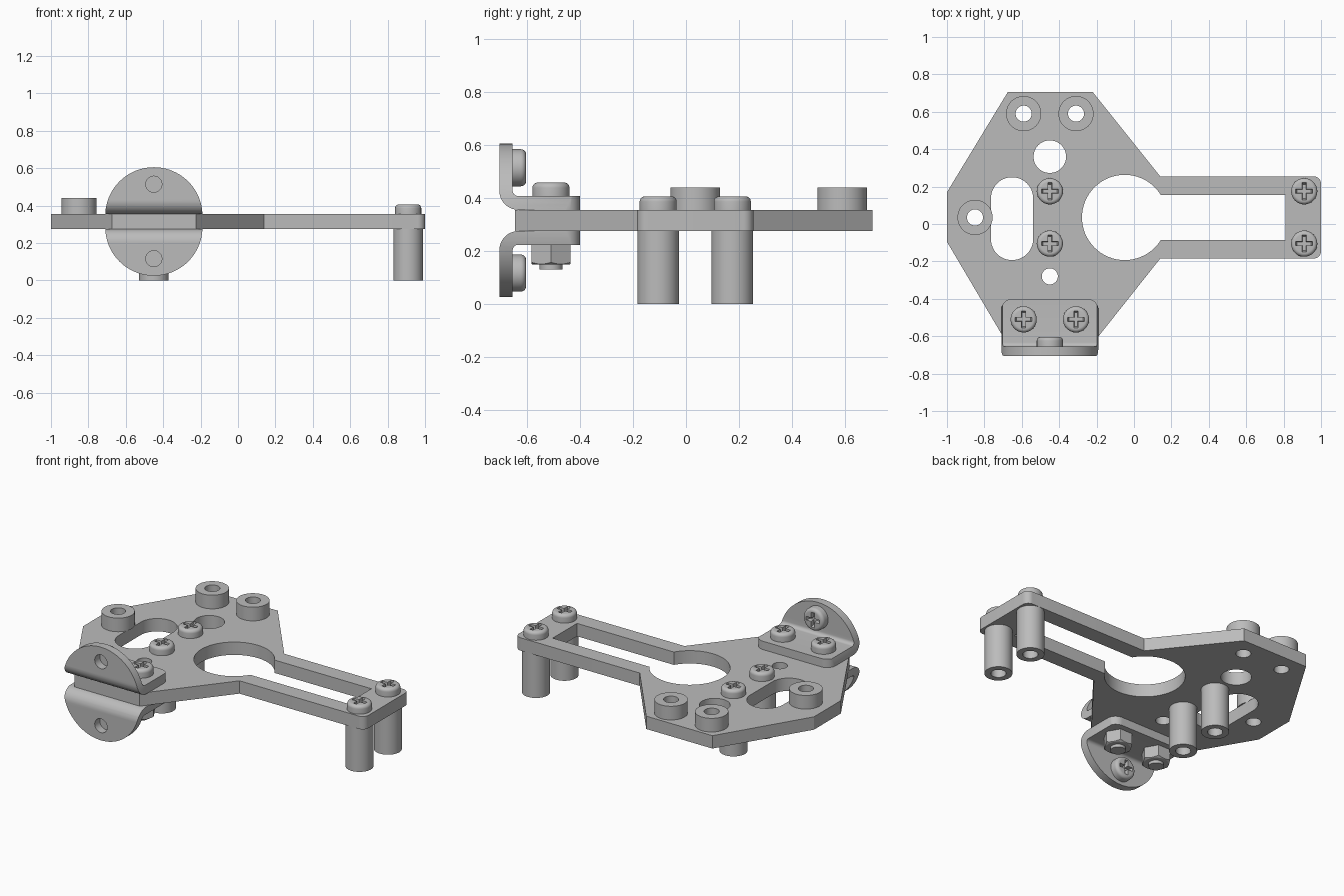
import bpy, bmesh, math
from mathutils import Matrix, Vector

if "Cube" in bpy.data.objects:
    bpy.data.objects.remove(bpy.data.objects["Cube"], do_unlink=True)

GREY = (0.5, 0.5, 0.5, 1)
mat = bpy.data.materials.new("grey metal")
mat.use_nodes = True
mat.diffuse_color = GREY
mat.node_tree.nodes["Principled BSDF"].inputs["Base Color"].default_value = GREY

# Plate heights, bolt hole radius and bracket centre
Z0, Z1, HOLE, BX = 0.275, 0.355, 0.043, -0.45
MID = (Z0 + Z1) / 2
MIRROR = Matrix.Translation((0, 0, 2 * MID)) @ Matrix.Scale(-1, 4, (0, 0, 1))


def make(name, bm):
    bmesh.ops.recalc_face_normals(bm, faces=bm.faces)
    mesh = bpy.data.meshes.new(name)
    bm.to_mesh(mesh)
    bm.free()
    mesh.materials.append(mat)
    obj = bpy.data.objects.new(name, mesh)
    bpy.context.collection.objects.link(obj)
    return obj


def activate(obj):
    bpy.ops.object.select_all(action='DESELECT')
    obj.select_set(True)
    bpy.context.view_layer.objects.active = obj


def finish(obj):
    activate(obj)
    bpy.ops.object.shade_smooth_by_angle(angle=math.radians(30))
    return obj


def boolean(obj, tool, op='DIFFERENCE'):
    mod = obj.modifiers.new("cut", 'BOOLEAN')
    mod.operation, mod.object, mod.solver = op, tool, 'EXACT'
    activate(obj)
    bpy.ops.object.modifier_apply(modifier=mod.name)
    bpy.data.objects.remove(tool, do_unlink=True)


def arc(cx, cy, r, a0, a1, n=12):
    angles = [math.radians(a0 + (a1 - a0) * i / n) for i in range(n + 1)]
    return [(cx + r * math.cos(a), cy + r * math.sin(a)) for a in angles]


def circle(cx, cy, r):
    return arc(cx, cy, r, 0, 360, 64)[:-1]


def prism(name, points, lo, hi, axis='Z'):
    """Extrude a 2D outline along an axis."""
    place = {'Z': lambda a, b, c: (a, b, c),
             'Y': lambda a, b, c: (a, c, b),
             'X': lambda a, b, c: (c, a, b)}[axis]
    bm = bmesh.new()
    face = bm.faces.new([bm.verts.new(place(a, b, lo)) for a, b in points])
    ext = bmesh.ops.extrude_face_region(bm, geom=[face])['geom']
    bmesh.ops.translate(bm, vec=Vector(place(0, 0, hi - lo)),
                        verts=[v for v in ext if isinstance(v, bmesh.types.BMVert)])
    return make(name, bm)


def lathe(name, profile, matrix, closed=False):
    """Turn an (r, z) profile about z, then place it."""
    bm = bmesh.new()
    vs = [bm.verts.new((r, 0, z)) for r, z in profile]
    edges = [bm.edges.new(p) for p in zip(vs, vs[1:])]
    if closed:
        edges.append(bm.edges.new((vs[-1], vs[0])))
    bmesh.ops.spin(bm, geom=vs + edges, cent=(0, 0, 0), axis=(0, 0, 1),
                   angle=math.tau, steps=48)
    bmesh.ops.remove_doubles(bm, verts=bm.verts, dist=1e-5)
    bm.transform(matrix)
    return make(name, bm)


def at(x, y, z):
    return Matrix.Translation((x, y, z))


def screw_head(name, matrix):
    """Rounded pan head with a tapered cross recess."""
    head = lathe(name, [(0, 0), (0.07, 0)] + arc(0.05, 0.031, 0.02, 0, 90, 6)
                 + [(0, 0.051)], matrix)
    for length, width in ((0.1, 0.024), (0.024, 0.1)):
        bm = bmesh.new()
        bmesh.ops.create_cube(bm, size=1)
        for v in bm.verts:
            taper = 0.75 if v.co.z < 0 else 1
            v.co = (v.co.x * length * taper, v.co.y * width * taper, 0.045 + v.co.z * 0.04)
        bm.transform(matrix)
        boolean(head, make("recess_cutter", bm))
    return finish(head)


# Base plate with its long open arm
outline = [(-0.675, 0.705), (-1, 0.17), (-1, -0.095), (-0.675, -0.645), (-0.225, -0.645),
           (0.14, -0.185)]
outline += arc(0.96, -0.145, 0.04, -90, 0, 8) + arc(0.96, 0.215, 0.04, 0, 90, 8)
outline += [(0.14, 0.255), (-0.22, 0.705)]
plate = prism("base_plate", outline, Z0, Z1)

spacers = [(-0.59, 0.59), (-0.31, 0.59), (-0.85, 0.035)]
openings = [circle(-0.05, 0.035, 0.228),
            [(0, -0.085), (0.81, -0.085), (0.81, 0.155), (0, 0.155)],
            circle(BX, 0.36, 0.087), circle(BX, -0.28, HOLE),
            arc(-0.652, 0.137, 0.113, 0, 180, 24) + arc(-0.652, -0.08, 0.113, 180, 360, 24)]
openings += [circle(x, y, HOLE) for x, y in spacers]
for shape in openings:
    boolean(plate, prism("opening_cutter", shape, 0.2, 0.4))
finish(plate)

# Ring spacers on top of the plate
for i, (x, y) in enumerate(spacers):
    ring = [(HOLE, 0), (0.094, 0), (0.094, 0.085), (HOLE, 0.085)]
    finish(lathe(f"spacer_{i + 1}", ring, at(x, y, Z1), closed=True))

# Hollow standoffs below, held by screws above
for i, (x, y) in enumerate((x, y) for x in (BX, 0.91) for y in (-0.105, 0.175)):
    tube = [(0, 0.12), (HOLE, 0.12), (HOLE, 0), (0.079, 0), (0.079, Z0), (0, Z0)]
    finish(lathe(f"standoff_{i + 1}", tube, at(x, y, 0)))
    screw_head(f"standoff_screw_{i + 1}", at(x, y, Z1))

# Bent brackets above and below the plate, each with a round upright
bend = [(-0.4, Z1), (-0.4, 0.407)] + arc(-0.633, 0.429, 0.022, 270, 180, 8)
bend += [(-0.655, 0.65), (-0.705, 0.65)] + arc(-0.633, 0.427, 0.072, 180, 270, 10)
disc = [(BX + 0.26, 0.3)] + arc(BX, 0.345, 0.26, 0, 180, 48) + [(BX - 0.26, 0.3)]
footprint = [(BX - 0.26, -0.8), (BX + 0.26, -0.8)]
footprint += arc(BX + 0.2, -0.46, 0.06, 0, 90) + arc(BX - 0.2, -0.46, 0.06, 90, 180)
for side, flip in (("upper", False), ("lower", True)):
    bracket = prism(side + "_bracket", bend, BX - 0.3, BX + 0.3, 'X')
    boolean(bracket, prism("disc_cutter", disc, -0.9, -0.2, 'Y'), 'INTERSECT')
    boolean(bracket, prism("footprint_cutter", footprint, 0.2, 0.8), 'INTERSECT')
    boolean(bracket, prism("bolt_cutter", circle(BX, 0.514, HOLE), -0.8, -0.6, 'Y'))
    if flip:
        bracket.data.transform(MIRROR)
        bracket.data.flip_normals()
    finish(bracket)
    z = 2 * MID - 0.514 if flip else 0.514
    screw_head(side + "_upright_screw", at(BX, -0.655, z) @ Matrix.Rotation(-math.pi / 2, 4, 'X'))

# Clamp bolts through both brackets, with hex nuts underneath
for side, x in (("right", -0.59), ("left", -0.31)):
    screw_head(f"{side}_clamp_screw", at(x, -0.51, 0.407))
    finish(lathe(f"{side}_bolt_end", [(0, 0.13), (HOLE, 0.13), (HOLE, 0.3), (0, 0.3)],
                 at(x, -0.51, 0)))
    hexagon = arc(x, -0.51, 0.085, 0, 360, 6)[:-1]
    nut = prism(f"{side}_nut", hexagon, 0.148, 0.223)
    cone = [(0, 0.148), (0.07, 0.148), (0.09, 0.16), (0.09, 0.24), (0, 0.24)]
    boolean(nut, lathe("nut_chamfer", cone, at(x, -0.51, 0)), 'INTERSECT')
    finish(nut)
